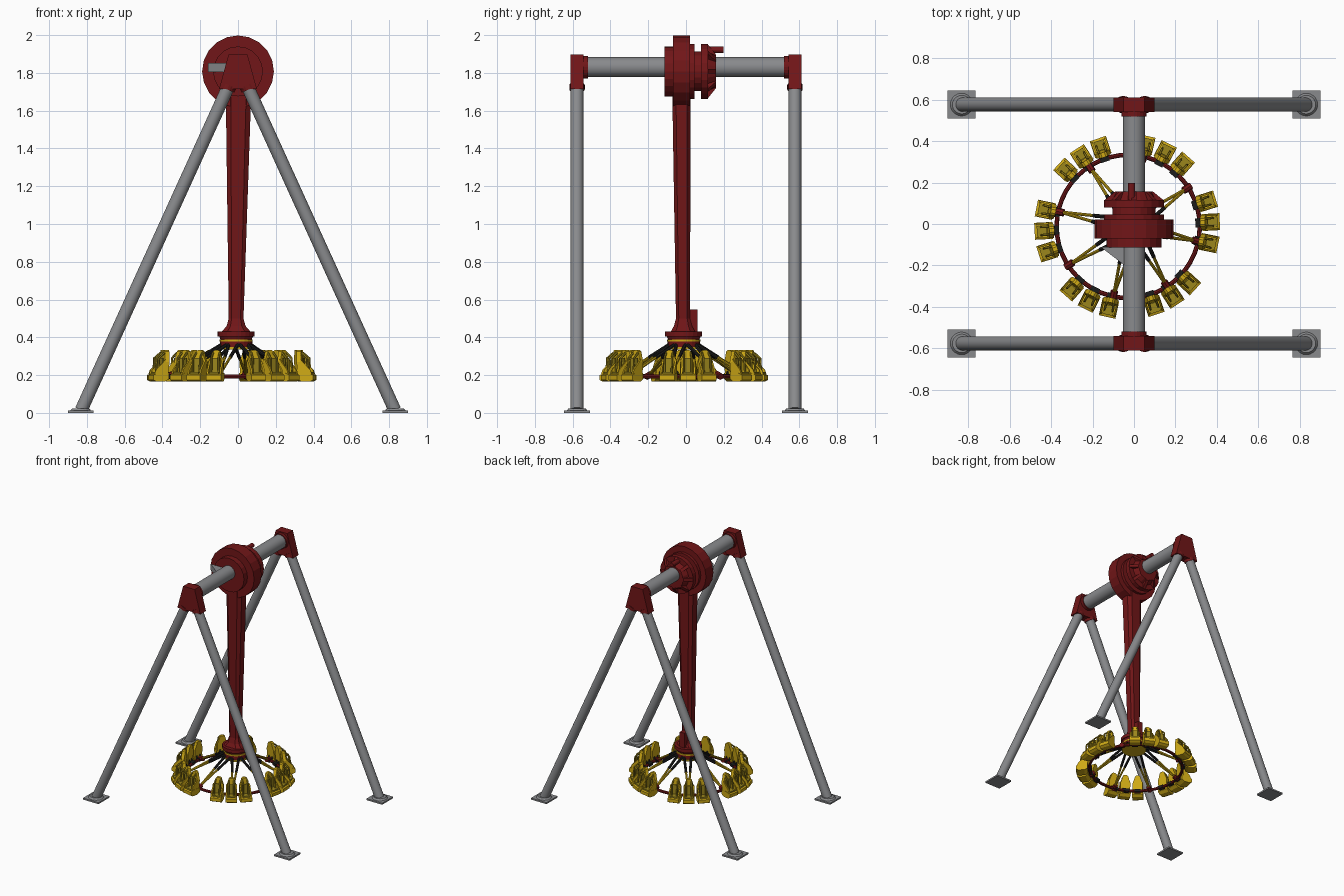
import bpy, bmesh, math
from mathutils import Vector, Matrix

if "Cube" in bpy.data.objects:
    bpy.data.objects.remove(bpy.data.objects["Cube"])


def material(name, rgb):
    m = bpy.data.materials.new(name)
    m.diffuse_color = (*rgb, 1)
    m.use_nodes = True
    m.node_tree.nodes["Principled BSDF"].inputs["Base Color"].default_value = m.diffuse_color
    return m


RED = material("dark red paint", (0.165, 0.008, 0.009))
GREY = material("grey steel", (0.25, 0.255, 0.265))
YELLOW = material("yellow paint", (0.62, 0.40, 0.008))
OLIVE = material("dark yellow padding", (0.33, 0.24, 0.012))
BLACK = material("black rubber", (0.012, 0.012, 0.012))


def finish(name, bm, mats, smooth=False):
    bmesh.ops.recalc_face_normals(bm, faces=bm.faces[:])
    me = bpy.data.meshes.new(name)
    bm.to_mesh(me)
    bm.free()
    for m in mats:
        me.materials.append(m)
    ob = bpy.data.objects.new(name, me)
    bpy.context.collection.objects.link(ob)
    if smooth:
        bpy.ops.object.select_all(action='DESELECT')
        ob.select_set(True)
        bpy.context.view_layer.objects.active = ob
        bpy.ops.object.shade_smooth_by_angle(angle=math.radians(35))
    return ob


def loft(bm, rings, mi=0):
    """Skin a list of equal-length point rings and cap both ends."""
    vs = [[bm.verts.new(p) for p in r] for r in rings]
    n = len(vs[0])
    fs = [bm.faces.new((a[i], a[(i + 1) % n], b[(i + 1) % n], b[i]))
          for a, b in zip(vs, vs[1:]) for i in range(n)]
    fs += [bm.faces.new(vs[0][::-1]), bm.faces.new(vs[-1])]
    for f in fs:
        f.material_index = mi


def prism(bm, pts, axis, a, b, mi=0):
    put = {'x': lambda p, t: (t, p[0], p[1]),
           'y': lambda p, t: (p[0], t, p[1]),
           'z': lambda p, t: (p[0], p[1], t)}[axis]
    loft(bm, [[put(p, t) for p in pts] for t in (a, b)], mi)


def box(bm, x0, x1, y0, y1, z0, z1, mi=0):
    prism(bm, [(x0, y0), (x1, y0), (x1, y1), (x0, y1)], 'z', z0, z1, mi)


def tube(bm, p, q, r, n=12, mi=0, r2=None):
    p, q = Vector(p), Vector(q)
    rot = (q - p).to_track_quat('Z', 'Y')
    ring = lambda c, rad: [c + rot @ Vector((rad * math.cos(t), rad * math.sin(t), 0))
                           for t in [2 * math.pi * i / n for i in range(n)]]
    loft(bm, [ring(p, r), ring(q, r if r2 is None else r2)], mi)


# A-frame legs, foot plates and top brackets
for sy, side in ((-1, "front"), (1, "back")):
    y = sy * 0.577
    for sx, hand in ((-1, "left"), (1, "right")):
        bm = bmesh.new()
        tube(bm, (sx * 0.83, y, 0.015), (sx * 0.045, y, 1.74), 0.034, 24)
        finish(f"{side}_{hand}_leg", bm, [GREY], True)
        bm = bmesh.new()
        cx = sx * 0.833
        box(bm, cx - 0.068, cx + 0.068, y - 0.068, y + 0.068, 0, 0.012)
        tube(bm, (cx, y, 0.012), (cx, y, 0.024), 0.055, 20, 0, 0.045)
        finish(f"{side}_{hand}_foot_plate", bm, [GREY])
    bm = bmesh.new()
    prism(bm, [(-0.1, 1.715), (0.1, 1.715), (0.085, 1.77), (0.05, 1.897),
               (-0.05, 1.897), (-0.085, 1.77)], 'y', sy * 0.542, sy * 0.612)
    for sx in (-1, 1):
        tube(bm, (sx * 0.057, y, 1.712), (sx * 0.047, y, 1.735), 0.041, 20)
    tube(bm, (0, sy * 0.52, 1.83), (0, sy * 0.545, 1.83), 0.06, 24)
    finish(f"{side}_top_bracket", bm, [RED])

# Cross axle
bm = bmesh.new()
tube(bm, (0, -0.56, 1.83), (0, 0.56, 1.83), 0.053, 32)
finish("cross_axle", bm, [GREY], True)

# Swing drum: stacked discs along the axle
bm = bmesh.new()
C = 1.808
for y0, y1, r0, r1 in ((-0.114, -0.07, 0.132, 0.132), (-0.07, 0.022, 0.19, 0.19),
                       (0.022, 0.045, 0.145, 0.145), (0.045, 0.08, 0.105, 0.105),
                       (0.08, 0.116, 0.145, 0.145), (0.116, 0.158, 0.105, 0.085)):
    tube(bm, (0, y0, C), (0, y1, C), r0, 20, 0, r1)
finish("swing_drum", bm, [RED])

# Drive fins and motor behind the drum
bm = bmesh.new()
for k in range(8):
    before = set(bm.verts)
    prism(bm, [(0.116, 0.06), (0.158, 0.06), (0.158, 0.09), (0.116, 0.142)],
          'x', -0.012, 0.012)
    new = [v for v in bm.verts if v not in before]
    bmesh.ops.transform(bm, verts=new, matrix=Matrix.Translation((0, 0, C))
                        @ Matrix.Rotation(k * math.pi / 4, 4, 'Y'))
tube(bm, (-0.012, 0.10, 1.922), (-0.012, 0.198, 1.922), 0.017, 12)
finish("drive_fins_and_motor", bm, [RED])

# Small wedge bracket in front of the drum
bm = bmesh.new()
prism(bm, [(-0.16, -0.112), (-0.03, -0.112), (-0.03, -0.212)], 'z', 1.805, 1.853)
finish("wedge_bracket", bm, [GREY])


# Tapered pendulum arm with chamfered corners
def oct_ring(cx, cy, hx, hy, z):
    a, b = hx * 0.6, hy * 0.6
    return [(cx + x, cy + y, z) for x, y in
            ((hx, -b), (hx, b), (a, hy), (-a, hy), (-hx, b), (-hx, -b), (-a, -hy), (a, -hy))]


bm = bmesh.new()
loft(bm, [oct_ring(-0.01, -0.016, 0.085, 0.07, 0.42), oct_ring(-0.01, -0.016, 0.05, 0.048, 0.46),
          oct_ring(-0.01, -0.016, 0.039, 0.037, 0.50), oct_ring(0.003, -0.024, 0.068, 0.049, 1.72)])
finish("pendulum_arm", bm, [RED])

# Hub with yellow stripe and underside, plus spin motor
WX, WY = -0.028, -0.012
HX = -0.01
bm = bmesh.new()
for z0, z1, r0, r1, mi in ((0.405, 0.432, 0.098, 0.098, 0), (0.388, 0.405, 0.082, 0.09, 0),
                           (0.378, 0.388, 0.088, 0.088, 1), (0.348, 0.378, 0.086, 0.086, 0),
                           (0.335, 0.348, 0.09, 0.09, 1)):
    tube(bm, (HX, WY, z0), (HX, WY, z1), r0, 24, mi, r1)
finish("hub", bm, [RED, YELLOW])
bm = bmesh.new()
box(bm, -0.03, 0.012, 0.02, 0.062, 0.43, 0.548)
finish("spin_motor", bm, [RED])

# Seat ring
bm = bmesh.new()
N, M = 48, 8
grid = [[bm.verts.new((WX + (0.346 + 0.011 * math.cos(v)) * math.cos(u),
                       WY + (0.346 + 0.011 * math.cos(v)) * math.sin(u),
                       0.193 + 0.011 * math.sin(v)))
         for v in [2 * math.pi * j / M for j in range(M)]]
        for u in [2 * math.pi * i / N for i in range(N)]]
for i in range(N):
    for j in range(M):
        i2, j2 = (i + 1) % N, (j + 1) % M
        bm.faces.new((grid[i][j], grid[i2][j], grid[i2][j2], grid[i][j2]))
finish("seat_ring", bm, [RED], True)

# Spokes: black inner part, yellow outer part, red clamp on the ring
bm = bmesh.new()
for k in range(8):
    a = math.radians(33 + 45 * k)
    q = Vector((WX + 0.338 * math.cos(a), WY + 0.338 * math.sin(a), 0.2))
    for s in (-1, 1):
        t = a + s * math.radians(18)
        p = Vector((HX + 0.08 * math.cos(t), WY + 0.08 * math.sin(t), 0.36))
        m = p.lerp(q, 0.42)
        tube(bm, p, m, 0.0095, 8, 0)
        tube(bm, m, q, 0.0075, 8, 1)
    out = Vector((math.cos(a), math.sin(a), 0))
    tube(bm, q - out * 0.02 + Vector((0, 0, 0.006)), q + out * 0.022 - Vector((0, 0, 0.008)),
         0.018, 8, 2)
finish("spokes", bm, [BLACK, YELLOW, RED])

# Seat, modelled facing +x with the wheel centre as origin
bm = bmesh.new()
prism(bm, [(0.362, 0.18), (0.385, 0.165), (0.43, 0.165), (0.448, 0.175), (0.448, 0.2),
           (0.42, 0.212), (0.362, 0.212)], 'y', -0.041, 0.041)             # pan
back = [(-0.036, 0.2), (0.036, 0.2), (0.037, 0.27), (0.026, 0.3), (0.019, 0.325),
        (0.009, 0.332), (-0.009, 0.332), (-0.019, 0.325), (-0.026, 0.3), (-0.037, 0.27)]
lean = lambda z, off: 0.375 - (z - 0.2) * 0.08 + off
loft(bm, [[(lean(z, o), y, z) for y, z in back] for o in (-0.012, 0.012)])  # backrest
for s in (-1, 1):
    prism(bm, [(0.375, 0.205), (0.44, 0.205), (0.432, 0.228), (0.395, 0.265), (0.378, 0.285)],
          'y', s * 0.03, s * 0.039)                                        # side wings
    tube(bm, (0.378, s * 0.018, 0.318), (0.41, s * 0.02, 0.29), 0.006, 6, 1)
    tube(bm, (0.41, s * 0.02, 0.292), (0.415, s * 0.02, 0.215), 0.006, 6, 1)  # harness
    tube(bm, (0.35, s * 0.016, 0.192), (0.372, s * 0.016, 0.225), 0.008, 6, 2)
box(bm, 0.386, 0.392, -0.024, 0.024, 0.214, 0.29, 1)                       # back pad
box(bm, 0.39, 0.437, -0.026, 0.026, 0.205, 0.216, 1)                       # seat pad
box(bm, 0.33, 0.366, -0.022, 0.022, 0.183, 0.205, 2)                       # mount
seat = finish("seat_1", bm, [YELLOW, OLIVE, BLACK])

# Six groups of three seats
n = 0
for g in range(6):
    for d in (-14.5, 0, 14.5):
        ob = seat if n == 0 else bpy.data.objects.new(f"seat_{n + 1}", seat.data)
        if n:
            bpy.context.collection.objects.link(ob)
        ob.location = (WX - 0.005, WY, 0)
        ob.rotation_euler = (0, 0, math.radians(3 + 60 * g + d))
        n += 1
